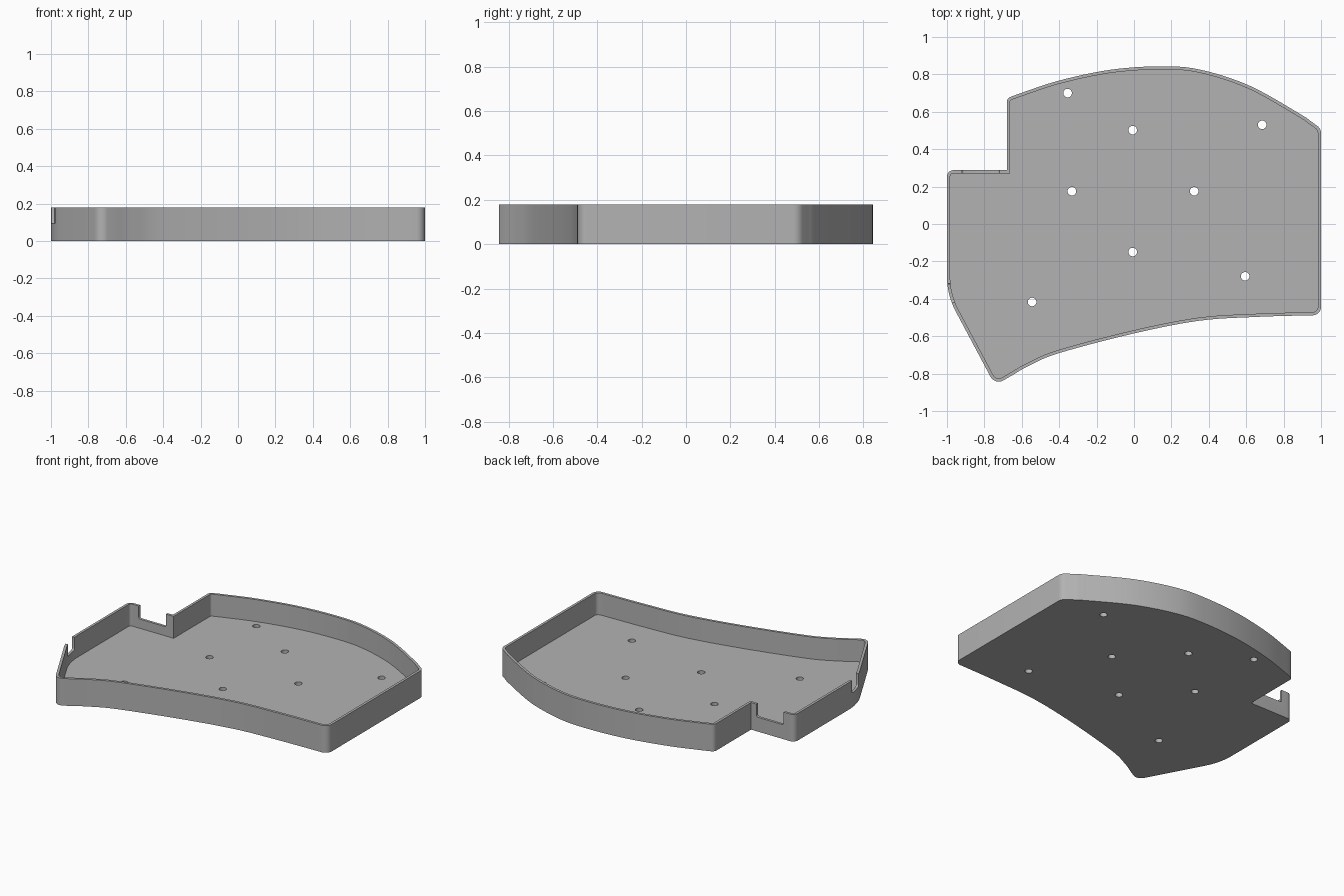
import bpy, bmesh, math
from mathutils import Vector

cube = bpy.data.objects.get("Cube")
if cube:
    bpy.data.objects.remove(cube, do_unlink=True)

HEIGHT, FLOOR, WALL, SLOT_Z = 0.18, 0.034, 0.017, 0.095


def spline(points, steps=6):
    """Smooth curve through the points, as sharp (radius 0) corners."""
    p = [Vector(q) for q in points]
    p = [2 * p[0] - p[1]] + p + [2 * p[-1] - p[-2]]
    out = []
    for a, b, c, d in zip(p, p[1:], p[2:], p[3:]):
        for i in range(steps):
            t = i / steps
            out.append(0.5 * (2 * b + (c - a) * t + (2 * a - 5 * b + 4 * c - d) * t * t
                              + (3 * b - a - 3 * c + d) * t ** 3))
    return [(v.x, v.y, 0) for v in out + [p[-2]]]


def rounded(corners, steps=8):
    """Closed outline from (x, y, radius) corners."""
    out = []
    for i, (x, y, r) in enumerate(corners):
        p = Vector((x, y))
        if r == 0:
            out.append(p)
            continue
        u = (Vector(corners[i - 1][:2]) - p).normalized()
        v = (Vector(corners[(i + 1) % len(corners)][:2]) - p).normalized()
        half = u.angle(v) / 2
        centre = p + (u + v).normalized() * r / math.sin(half)
        start = p + u * r / math.tan(half) - centre
        end = p + v * r / math.tan(half) - centre
        turn = math.pi - 2 * half
        for k in range(steps + 1):
            a = turn * k / steps
            out.append(centre + (start * math.sin(turn - a) + end * math.sin(a)) / math.sin(turn))
    return out


def inset(loop, d):
    """Mitred inward offset of a clockwise outline."""
    out = []
    for i, p in enumerate(loop):
        a = (p - loop[i - 1]).normalized()
        b = (loop[(i + 1) % len(loop)] - p).normalized()
        na, nb = Vector((a.y, -a.x)), Vector((b.y, -b.x))
        out.append(p + (na + nb) * d / (1 + na.dot(nb)))
    return out


def make_object(name, bm):
    bmesh.ops.recalc_face_normals(bm, faces=bm.faces)
    mesh = bpy.data.meshes.new(name)
    bm.to_mesh(mesh)
    bm.free()
    obj = bpy.data.objects.new(name, mesh)
    bpy.context.collection.objects.link(obj)
    return obj


# Tray outline, clockwise from the back right corner
back_curve = spline([(-.62, .695), (-.4, .767), (-.13, .824), (.136, .843), (.35, .826),
                     (.617, .74), (.885, .59), (.945, .55)])
front_curve = spline([(.9, -.489), (.65, -.497), (.35, -.517), (0, -.585), (-.4, -.69),
                      (-.56, -.757), (-.66, -.814)])
outline = rounded([(-1, .288, .035), (-.68, .288, 0), (-.68, .672, .03)] + back_curve
                  + [(1, .51, .05), (1, -.488, .045)] + front_curve
                  + [(-.743, -.862, .05), (-1, -.38, .4)])
inner = inset(outline, WALL)

# Tray shell: outside wall, rim, inside wall, floor and underside
bm = bmesh.new()
rings = [[bm.verts.new((p.x, p.y, z)) for p in loop] for loop, z in
         ((outline, 0), (outline, HEIGHT), (inner, HEIGHT), (inner, FLOOR))]
n = len(outline)
for low, high in zip(rings, rings[1:]):
    for i in range(n):
        j = (i + 1) % n
        bm.faces.new((low[i], low[j], high[j], high[i]))
bm.faces.new(rings[0])
bm.faces.new(rings[-1])
tray = make_object("tray", bm)

# Cutter for the screw holes
bm = bmesh.new()
for x, y in ((-.355, .70), (-.007, .502), (.685, .53), (-.332, .175), (.322, .175),
             (-.007, -.15), (.594, -.28), (-.545, -.417)):
    made = bmesh.ops.create_cone(bm, cap_ends=True, segments=24, radius1=.023, radius2=.023, depth=.2)
    bmesh.ops.translate(bm, verts=made["verts"], vec=(x, y, 0))
cutters = [make_object("hole_cutter", bm)]


# Cutters for the two wall notches, with softened lower corners
def notch(name, x0, x1, y0, y1, along):
    bm = bmesh.new()
    bmesh.ops.create_cube(bm, size=1)
    for v in bm.verts:
        v.co = (x1 if v.co.x > 0 else x0, y1 if v.co.y > 0 else y0,
                HEIGHT + .1 if v.co.z > 0 else SLOT_Z)
    lower = [e for e in bm.edges if all(v.co.z < HEIGHT for v in e.verts)
             and abs((e.verts[0].co - e.verts[1].co)[along]) > .01]
    bmesh.ops.bevel(bm, geom=lower, offset=.012, segments=4, profile=.5, affect='EDGES')
    return make_object(name, bm)


cutters.append(notch("back_notch_cutter", -.92, -.72, .22, .35, 1))
cutters.append(notch("side_notch_cutter", -1.1, -.93, -.42, -.318, 0))

# Cut the tray, then discard the cutters
for cutter in cutters:
    cutter.hide_render = True
    mod = tray.modifiers.new(cutter.name, 'BOOLEAN')
    mod.operation, mod.solver, mod.object = 'DIFFERENCE', 'EXACT', cutter
bpy.context.view_layer.update()
cut = bpy.data.meshes.new_from_object(tray.evaluated_get(bpy.context.evaluated_depsgraph_get()))
tray.modifiers.clear()
tray.data = cut
for cutter in cutters:
    bpy.data.objects.remove(cutter, do_unlink=True)

# Plain grey material
grey = bpy.data.materials.new("plain_grey")
grey.use_nodes = True
colour = (.45, .45, .45, 1)
grey.diffuse_color = colour
grey.node_tree.nodes["Principled BSDF"].inputs["Base Color"].default_value = colour
tray.data.materials.clear()
tray.data.materials.append(grey)

bpy.ops.object.select_all(action='DESELECT')
tray.select_set(True)
bpy.context.view_layer.objects.active = tray
bpy.ops.object.shade_smooth_by_angle(angle=math.radians(30))
